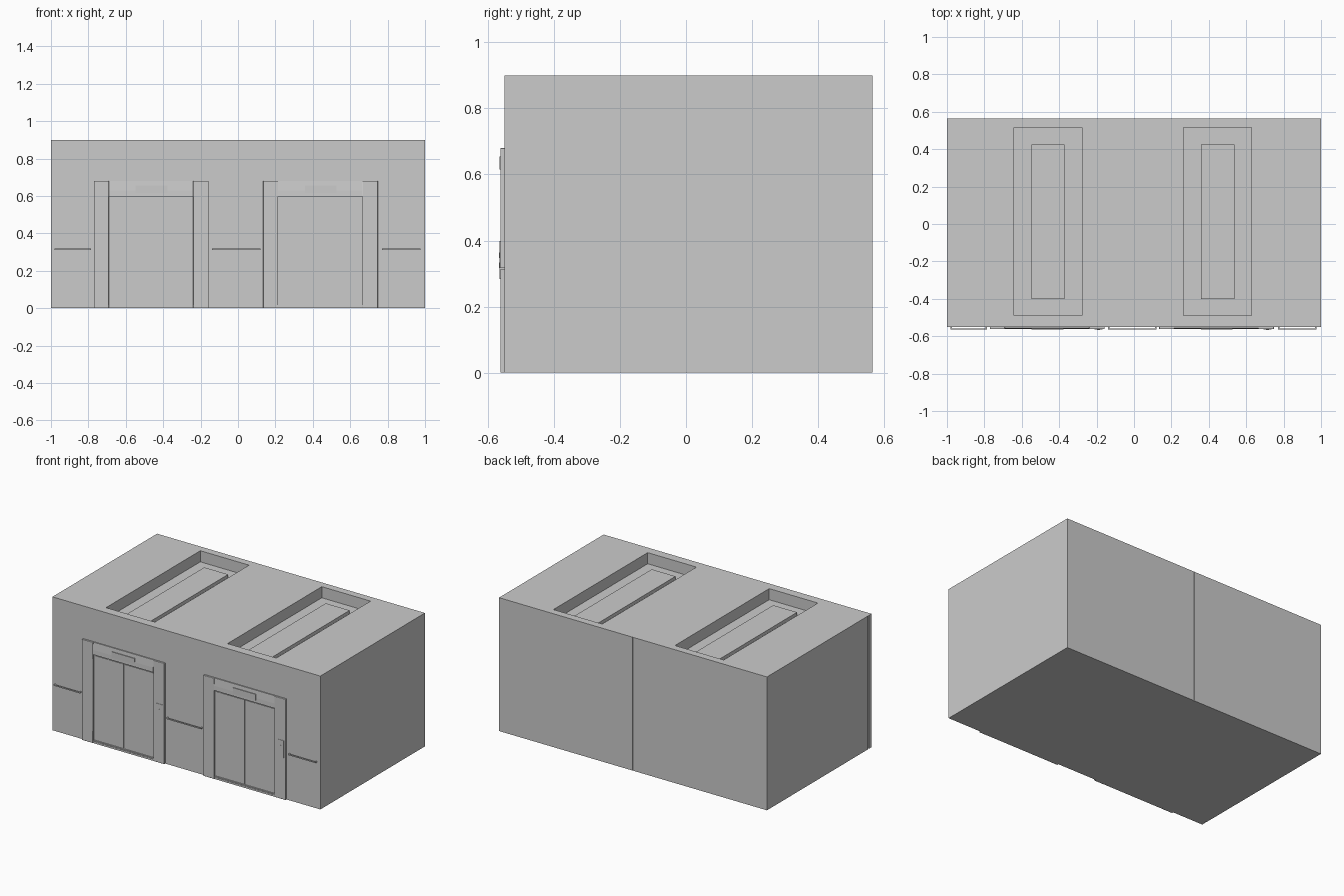
import bpy

if "Cube" in bpy.data.objects:
    bpy.data.objects.remove(bpy.data.objects["Cube"])

def box(name, x, y, z, bevel=0.0):
    """Box from (min, max) ranges on each axis."""
    bpy.ops.mesh.primitive_cube_add(size=1)
    o = bpy.context.object
    o.name = name
    o.location = [(r[0] + r[1]) / 2 for r in (x, y, z)]
    o.scale = [r[1] - r[0] for r in (x, y, z)]
    bpy.ops.object.transform_apply(location=True, rotation=False, scale=True)
    if bevel:
        m = o.modifiers.new("edge", "BEVEL")
        m.width, m.segments = bevel, 2
        bpy.ops.object.shade_smooth_by_angle()
    return o

def cut(target, name, x, y, z):
    """Subtract a box from the target and remove the cutter."""
    c = box(name, x, y, z)
    c.hide_render = True
    m = target.modifiers.new(name, "BOOLEAN")
    m.operation, m.solver, m.object = "DIFFERENCE", "EXACT", c
    bpy.context.view_layer.objects.active = target
    bpy.ops.object.modifier_apply(modifier=m.name)
    bpy.data.objects.remove(c, do_unlink=True)

def prism(name, profile, x0, x1):
    """Extrude a (y, z) profile along x."""
    n = len(profile)
    verts = [(x, y, z) for x in (x0, x1) for y, z in profile]
    faces = [tuple(range(n))[::-1], tuple(range(n, 2 * n))]
    faces += [(i, (i + 1) % n, n + (i + 1) % n, n + i) for i in range(n)]
    me = bpy.data.meshes.new(name)
    me.from_pydata(verts, [], faces)
    o = bpy.data.objects.new(name, me)
    bpy.context.collection.objects.link(o)
    return o

WALL = -0.55   # front face of the lobby wall
TOP = 0.90

# Lobby block, with roof light wells, the back seam and the side shadow gap
block = box("lobby_block", (-1, 1), (WALL, 0.565), (0, TOP))
for cx in (-0.46, 0.447):
    cut(block, "light_well", (cx - 0.182, cx + 0.182), (-0.49, 0.515), (0.825, 1))
    # Raised light panel on the floor of the well
    box("light_panel", (cx - 0.089, cx + 0.089), (-0.40, 0.425), (0.82, 0.847))
cut(block, "back_seam", (-0.002, 0.002), (0.561, 0.6), (-0.1, 0.8999))
cut(block, "side_gap", (-1.1, -0.995), (-0.522, -0.514), (-0.1, 0.8999))

# Lift entrances
for cx in (-0.465, 0.44):
    half = 0.225
    # Jambs
    box("left_jamb", (cx - half - 0.081, cx - half), (-0.562, WALL + 0.01), (0, 0.68), 0.002)
    box("right_jamb", (cx + half, cx + half + 0.083), (-0.562, WALL + 0.01), (0, 0.68), 0.002)
    # Header, leaning back slightly toward its top
    prism("header", [(-0.54, 0.598), (-0.562, 0.598), (-0.561, 0.63),
                     (-0.557, 0.68), (-0.54, 0.68)], cx - half, cx + half)
    # Sliding door leaves with a narrow centre gap
    for s in (-1, 1):
        a, b = sorted((cx + s * 0.002, cx + s * (half - 0.003)))
        box("door_leaf", (a, b), (-0.554, WALL + 0.01), (0.024, 0.59))
    # Grooved sill
    box("sill", (cx - half, cx + half), (-0.560, WALL + 0.01), (0, 0.012))
    box("sill_track", (cx - half, cx + half), (-0.557, WALL + 0.01), (0.012, 0.018))
    # Floor indicator on the header
    box("floor_indicator", (cx - 0.083, cx + 0.087), (-0.564, -0.55), (0.615, 0.655))
    # Call panel and its two buttons
    px = cx + 0.275
    box("call_panel", (px - 0.022, px + 0.021), (-0.5645, -0.555), (0.283, 0.398))
    for bz in (0.325, 0.355):
        box("call_button", (px - 0.008, px + 0.008), (-0.5655, -0.56), (bz - 0.008, bz + 0.008))

# Wall rails standing off on short end brackets
for x0, x1 in ((-0.98, -0.785), (-0.14, 0.12), (0.77, 0.975)):
    box("wall_rail", (x0, x1), (-0.565, -0.560), (0.311, 0.319))
    for bx in (x0 + 0.004, x1 - 0.004):
        box("rail_bracket", (bx - 0.004, bx + 0.004), (-0.561, WALL + 0.005), (0.311, 0.319))
